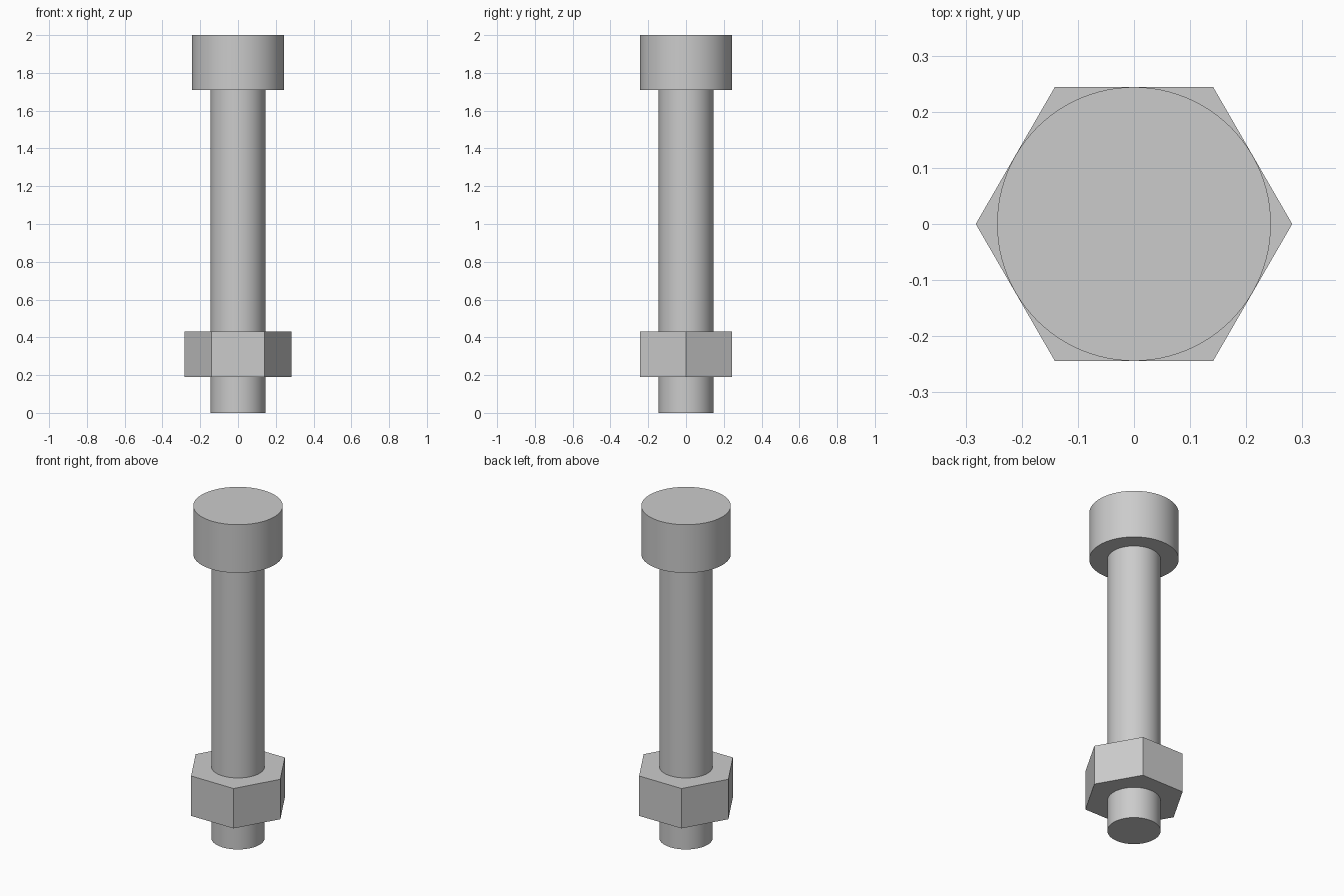
import bpy
import math

if "Cube" in bpy.data.objects:
    bpy.data.objects.remove(bpy.data.objects["Cube"], do_unlink=True)

# Single steel colour
steel = bpy.data.materials.new("steel_grey")
steel.use_nodes = True
colour = (0.6, 0.6, 0.6, 1.0)
steel.diffuse_color = colour
steel.node_tree.nodes["Principled BSDF"].inputs["Base Color"].default_value = colour


def prism(name, sides, radius, bottom, top, turn=0.0, smooth=False):
    """Upright prism on the bolt axis between two heights."""
    bpy.ops.mesh.primitive_cylinder_add(
        vertices=sides, radius=radius, depth=top - bottom,
        location=(0, 0, (bottom + top) / 2))
    part = bpy.context.object
    part.name = name
    part.rotation_euler.z = turn
    part.data.materials.append(steel)
    if smooth:
        bpy.ops.object.shade_smooth_by_angle(angle=math.radians(30))
    return part


# Round bolt: plain shank under a cylindrical head
prism("bolt_shank", 96, 0.145, 0.0, 1.71, smooth=True)
prism("bolt_head", 96, 0.244, 1.71, 2.0, smooth=True)

# Hexagonal nut with corners on the x axis
prism("hex_nut", 6, 0.282, 0.19, 0.43, turn=math.radians(30))
